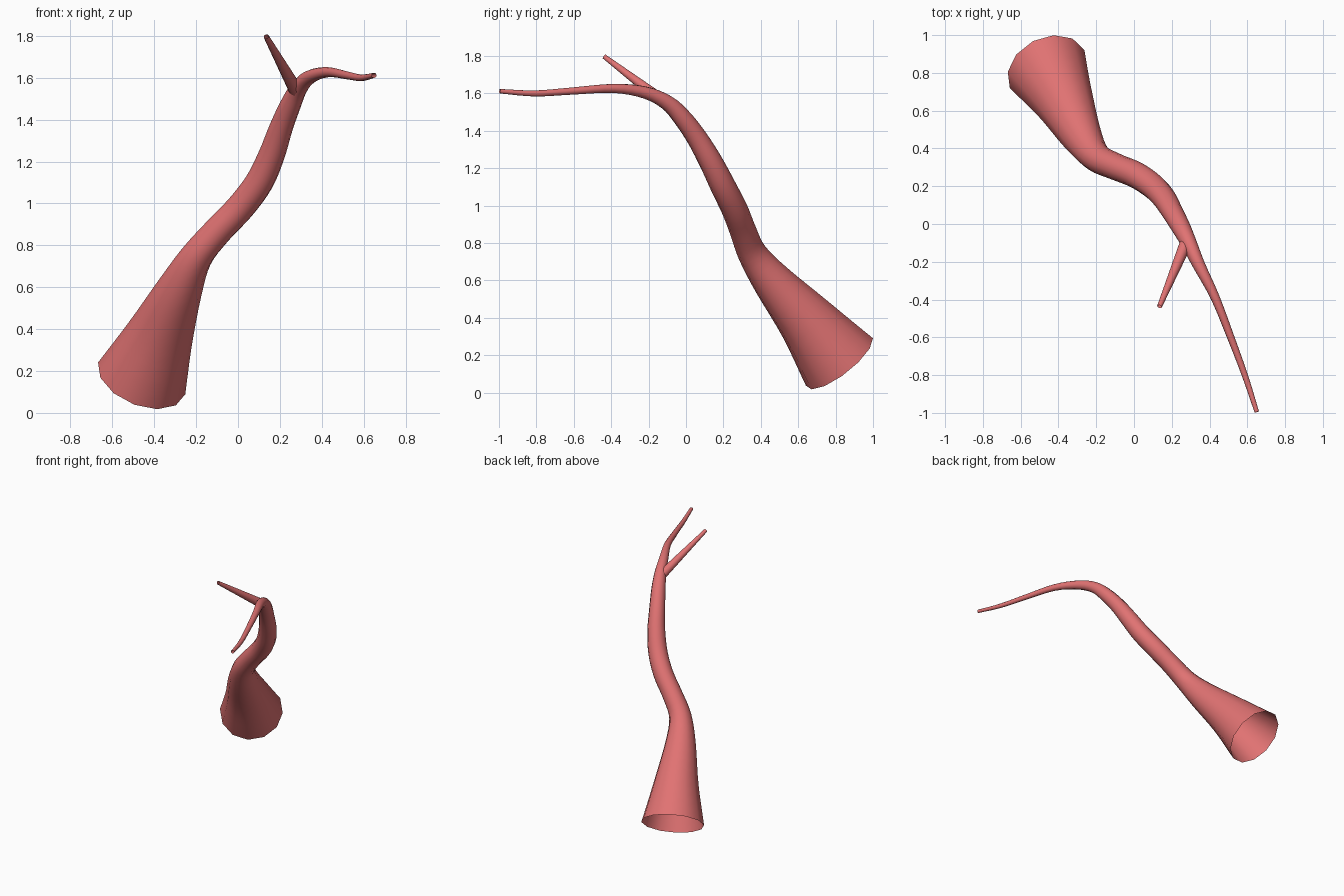
import bpy, bmesh, math
from mathutils import Vector

if "Cube" in bpy.data.objects:
    bpy.data.objects.remove(bpy.data.objects["Cube"])

SIDES = 12
mat = bpy.data.materials.new("coral_red")
mat.diffuse_color = (0.75, 0.17, 0.17, 1)
mat.use_nodes = True
mat.node_tree.nodes["Principled BSDF"].inputs["Base Color"].default_value = mat.diffuse_color


def spline(points, steps):
    """Catmull-Rom through (x, y, z, radius) points."""
    p = [Vector(q) for q in points]
    p = [2 * p[0] - p[1]] + p + [2 * p[-1] - p[-2]]
    out = []
    for a, b, c, d in zip(p, p[1:], p[2:], p[3:]):
        for i in range(steps):
            t = i / steps
            out.append(0.5 * (2 * b + (c - a) * t + (2 * a - 5 * b + 4 * c - d) * t * t
                              + (3 * b - a - 3 * c + d) * t ** 3))
    return out + [p[-2]]


def tube(name, points, steps, ref):
    """Open tapered tube swept along a path with a twist-free frame."""
    path = spline(points, steps)
    pos = [q.to_3d() for q in path]
    bm = bmesh.new()
    rings = []
    u = Vector(ref)
    for i, q in enumerate(path):
        t = (pos[min(i + 1, len(pos) - 1)] - pos[max(i - 1, 0)]).normalized()
        u = (u - t * u.dot(t)).normalized()
        v = t.cross(u)
        ring = []
        for k in range(SIDES):
            a = 2 * math.pi * k / SIDES
            ring.append(bm.verts.new(pos[i] + q[3] * (u * math.cos(a) + v * math.sin(a))))
        rings.append(ring)
    for r, s in zip(rings, rings[1:]):
        for k in range(SIDES):
            j = (k + 1) % SIDES
            bm.faces.new((r[k], r[j], s[j], s[k]))
    me = bpy.data.meshes.new(name)
    bm.to_mesh(me)
    bm.free()
    me.shade_smooth()
    me.materials.append(mat)
    ob = bpy.data.objects.new(name, me)
    bpy.context.collection.objects.link(ob)
    return ob


# Main stem: flared open base, S-bend, thin drooping tip
tube("main_stem", [
    (-0.46, 0.82, 0.165, 0.222),
    (-0.37, 0.65, 0.38, 0.16),
    (-0.275, 0.46, 0.60, 0.108),
    (-0.20, 0.355, 0.745, 0.079),
    (-0.10, 0.305, 0.865, 0.071),
    (0.01, 0.26, 0.98, 0.07),
    (0.10, 0.20, 1.10, 0.068),
    (0.16, 0.135, 1.23, 0.063),
    (0.205, 0.06, 1.36, 0.056),
    (0.25, -0.02, 1.47, 0.050),
    (0.29, -0.10, 1.55, 0.042),
    (0.345, -0.22, 1.605, 0.033),
    (0.43, -0.39, 1.627, 0.024),
    (0.52, -0.62, 1.612, 0.019),
    (0.59, -0.81, 1.60, 0.016),
    (0.65, -0.995, 1.612, 0.012)], 4, (0.07, -0.14, -0.16))

# Straight side branch
tube("side_branch", [
    (0.28, -0.09, 1.535, 0.034),
    (0.135, -0.437, 1.797, 0.013)], 4, (0, 0, 1))
